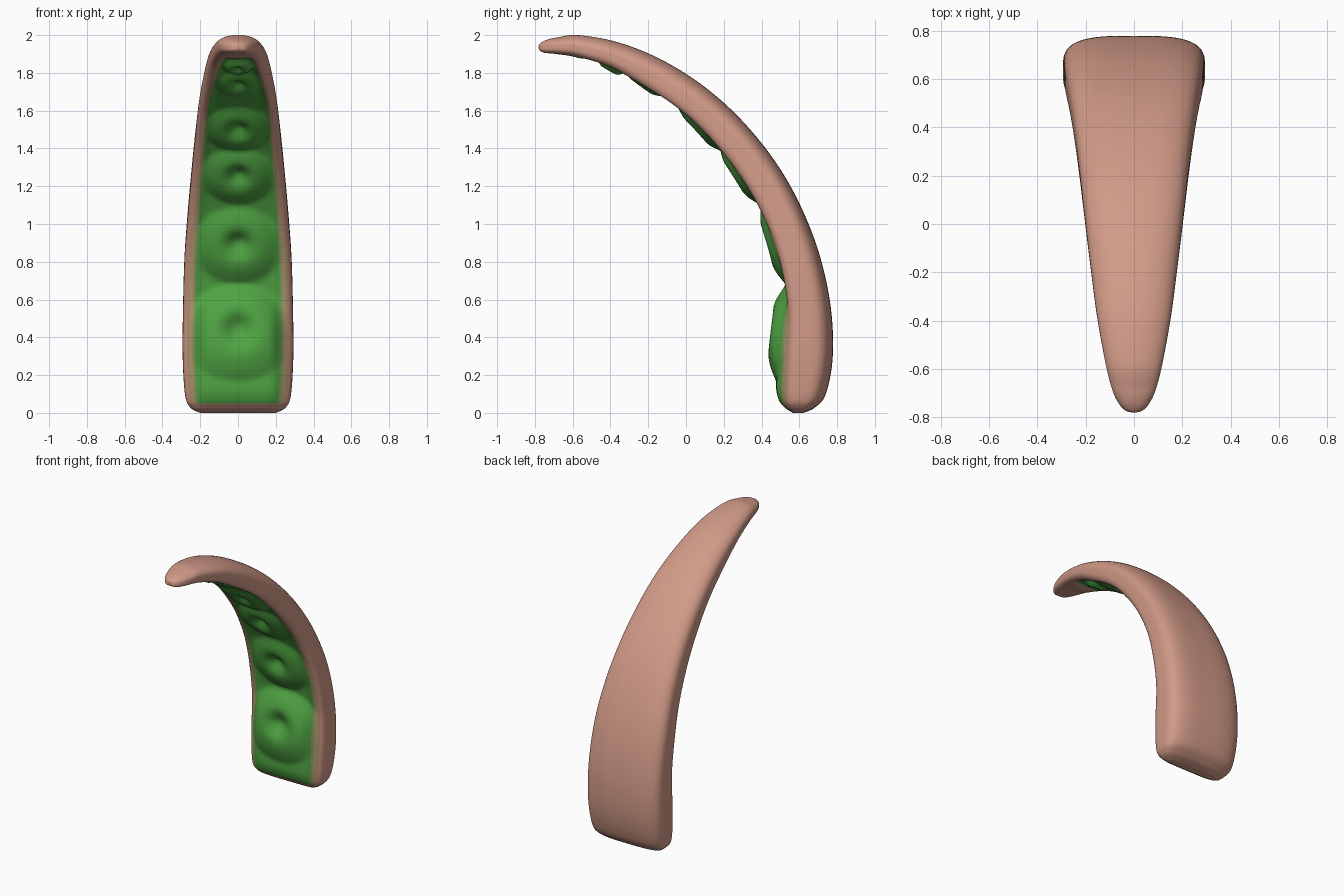
import bpy, bmesh, math
from mathutils import Vector

if "Cube" in bpy.data.objects:
    bpy.data.objects.remove(bpy.data.objects["Cube"])

# Stations from base to tip: inner y, inner z, outer y, outer z, half width
STATIONS = [
    (.565, .000, .62, .000, .20), (.528, .03, .68, .027, .252), (.508, .09, .74, .10, .28),
    (.512, .30, .777, .30, .293), (.52, .55, .765, .57, .291), (.478, .80, .70, .86, .283),
    (.402, 1.015, .59, 1.13, .265), (.28, 1.23, .455, 1.355, .245), (.14, 1.41, .28, 1.565, .225),
    (-.01, 1.56, .08, 1.74, .205), (-.205, 1.70, -.14, 1.875, .18), (-.4, 1.82, -.36, 1.962, .153),
    (-.58, 1.882, -.57, 2.0, .118), (-.69, 1.9, -.68, 1.988, .09), (-.745, 1.906, -.735, 1.976, .064),
    (-.772, 1.916, -.767, 1.96, .038), (-.78, 1.93, -.78, 1.945, .008)]
# Suckers: height z on the inner face, radius, bulge
SUCKERS = [(.42, .26, .085), (.88, .215, .032), (1.24, .18, .022),
           (1.49, .165, .016), (1.72, .12, .002), (1.82, .085, .018)]
SEG, SIDES = 14, 144


def material(name, rgb):
    m = bpy.data.materials.new(name)
    m.diffuse_color = (*rgb, 1)
    m.use_nodes = True
    m.node_tree.nodes["Principled BSDF"].inputs["Base Color"].default_value = m.diffuse_color
    return m


def smooth(a, b, x):
    t = max(0, min(1, (x - a) / (b - a)))
    return t * t * (3 - 2 * t)


def spline(i, t):
    """Catmull-Rom between station i and i + 1."""
    n = len(STATIONS) - 1
    rows = [STATIONS[max(0, min(n, i + k))] for k in (-1, 0, 1, 2)]
    return [.5 * (2 * b + (c - a) * t + (2*a - 5*b + 4*c - d) * t*t + (3*b - a - 3*c + d) * t**3)
            for a, b, c, d in zip(*rows)]


rings = [spline(i, k / SEG) for i in range(len(STATIONS) - 1) for k in range(SEG)]
rings.append(list(STATIONS[-1]))

# Arc length along the inner face, used to place round suckers
arc = [0.0]
for a, b in zip(rings, rings[1:]):
    arc.append(arc[-1] + math.hypot(b[0] - a[0], b[1] - a[1]))
suckers = [(arc[min(range(len(rings)), key=lambda i: abs(rings[i][1] - z))], r, h)
           for z, r, h in SUCKERS]
green_start, green_end = .07, arc[-1] - .28


def relief(x, s):
    """Height of the sucker relief over the inner face."""
    base = -.025 + .055 * (1 - smooth(.25, .62, s))
    best = base
    for c, r, h in suckers:
        q = math.hypot(x * .88, s - c) / r
        if q < 1:
            dome = (1 - q ** 3) ** 1.3
            dent = math.exp(-(math.hypot(x, s - c - .1 * r) / r / .3) ** 2)
            best = max(best, base + (h - base) * dome - (.04 * r / .2 + .008) * dent)
    return best


def green_limit(s):
    return .78 - .2 * smooth(green_end - .5, green_end, s)


def section(a, s):
    """Boxy cross-section, with squarer corners on the inner side."""
    c, d = math.cos(a), math.sin(a)
    n = (4.6 if d > 0 else 3.2) - 1.1 * smooth(.8, 2.3, s)
    r = (abs(c) ** n + abs(d) ** n) ** (-1 / n)
    return c * r, d * r


# Tentacle body: boxy loops swept along the curve
bm = bmesh.new()
loops = []
for (iy, iz, oy, oz, w), s in zip(rings, arc):
    inner, outer = Vector((0, iy, iz)), Vector((0, oy, oz))
    mid, half = (inner + outer) / 2, (inner - outer) / 2
    along = smooth(0, .16, s) * (1 - smooth(green_end - .05, green_end + .06, s))
    lim = green_limit(s)
    loop = []
    for k in range(SIDES):
        u, v = section(2 * math.pi * k / SIDES, s)
        p = mid + half * v + Vector((w * u, 0, 0))
        if v > 0:
            mask = along * (1 - smooth(lim - .2, lim + .16, abs(u)))
            p += half.normalized() * relief(w * u, s) * mask
        loop.append(bm.verts.new(p))
    loops.append(loop)

# Faces: green inner strip, olive and tan edges, pink skin
for i in range(len(loops) - 1):
    s = (arc[i] + arc[i + 1]) / 2
    lim = green_limit(s)
    band = .15 - .08 * smooth(.7, 1.6, s)
    for k in range(SIDES):
        j = (k + 1) % SIDES
        f = bm.faces.new((loops[i][k], loops[i][j], loops[i + 1][j], loops[i + 1][k]))
        u, v = section(2 * math.pi * (k + .5) / SIDES, s)
        u = abs(u)
        if v > 0 and green_start < s < green_end:
            f.material_index = 1 if u < lim else 2 if u < lim + band * .4 else 3 if u < lim + band else 0
        f.smooth = True
bm.faces.new(loops[0])
bm.faces.new(loops[-1])
bmesh.ops.recalc_face_normals(bm, faces=bm.faces[:])

mesh = bpy.data.meshes.new("tentacle")
bm.to_mesh(mesh)
bm.free()
for m in (material("pink_skin", (.64, .325, .245)), material("sucker_green", (.078, .37, .055)),
          material("olive_edge", (.25, .32, .11)), material("tan_edge", (.45, .31, .17))):
    mesh.materials.append(m)
tentacle = bpy.data.objects.new("tentacle", mesh)
bpy.context.collection.objects.link(tentacle)
